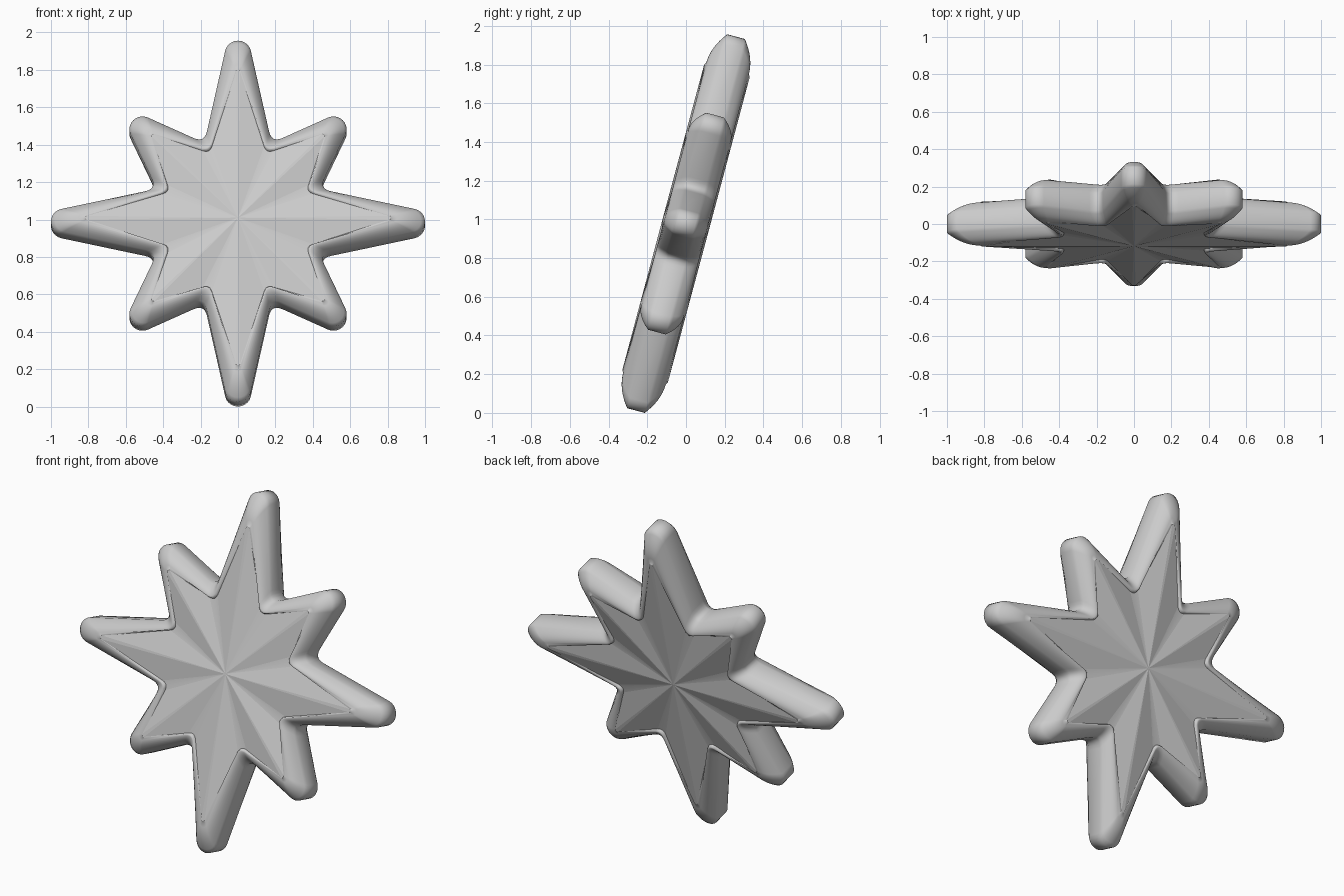
import bpy, bmesh
from math import sin, cos, pi, radians, atan2
from mathutils import Vector, Matrix

if "Cube" in bpy.data.objects:
    bpy.data.objects.remove(bpy.data.objects["Cube"])

TIP_N, NOTCH_N, RINGS = 10, 6, 9


def lerp(a, b, s):
    return a + (b - a) * s


def polar(r, a):
    return Vector((r * cos(a), r * sin(a)))


def star_ring(s):
    """Rounded eight-point outline; s=0 outer edge, s=1 inner facet border.
    Returns (point, is_tip)."""
    long_c, diag_c = lerp(0.93, 0.815, s), lerp(0.722, 0.645, s)
    tip_r = lerp(0.07, 0.015, s)
    notch_r, fillet = lerp(0.47, 0.40, s), lerp(0.065, 0.04, s)
    pts = []
    for k in range(8):
        a = k * pi / 4
        c = long_c if k % 2 == 0 else diag_c
        nxt = diag_c if k % 2 == 0 else long_c
        # rounded tip
        na = pi / 8
        half = atan2(notch_r * sin(na) - tip_r, c - notch_r * cos(na))
        span = pi / 2 - half
        for i in range(TIP_N + 1):
            t = lerp(-span, span, i / TIP_N)
            pts.append((polar(c, a) + polar(tip_r, a + t), True))
        # rounded notch
        n = polar(notch_r, a + na)
        last = pts[-1][0]
        half2 = atan2(notch_r * sin(na) - tip_r, nxt - notch_r * cos(na))
        b = a + pi / 4
        first = polar(nxt, b) + polar(tip_r, b - (pi / 2 - half2))
        p = n + (last - n).normalized() * fillet
        q = n + (first - n).normalized() * fillet
        for i in range(NOTCH_N + 1):
            t = i / NOTCH_N
            pts.append((p * (1 - t) ** 2 + n * 2 * t * (1 - t) + q * t * t, False))
    return pts


bm = bmesh.new()


def add_ring(s, tip_h, notch_h, side):
    return [bm.verts.new((p.x, side * (tip_h if tip else notch_h), p.y))
            for p, tip in star_ring(s)]


def bridge(a, b):
    n = len(a)
    for i in range(n):
        j = (i + 1) % n
        bm.faces.new((a[i], a[j], b[j], b[i])).smooth = True


# rounded rim, small step and faceted star on both faces
outer = []
for side in (-1, 1):
    rings = []
    for i in range(RINGS):
        s = i / (RINGS - 1)
        h = 0.047 + 0.067 * (1 - (1 - s) ** 2)
        rings.append(add_ring(s, h, h, side))
    rings.append(add_ring(1.08, 0.122, 0.097, side))
    for a, b in zip(rings, rings[1:]):
        bridge(a, b)
    centre = bm.verts.new((0, side * 0.123, 0))
    inner = rings[-1]
    for i in range(len(inner)):
        bm.faces.new((inner[i], inner[(i + 1) % len(inner)], centre)).smooth = False
    outer.append(rings[0])
bridge(outer[0], outer[1])
bmesh.ops.recalc_face_normals(bm, faces=bm.faces)

# lean back and rest on the ground
bm.transform(Matrix.Rotation(radians(-15), 4, 'X'))
low = min(v.co.z for v in bm.verts)
bm.transform(Matrix.Translation((0, 0, -low)))

mesh = bpy.data.meshes.new("eight_point_star")
bm.to_mesh(mesh)
bm.free()
star = bpy.data.objects.new("eight_point_star", mesh)
bpy.context.collection.objects.link(star)
